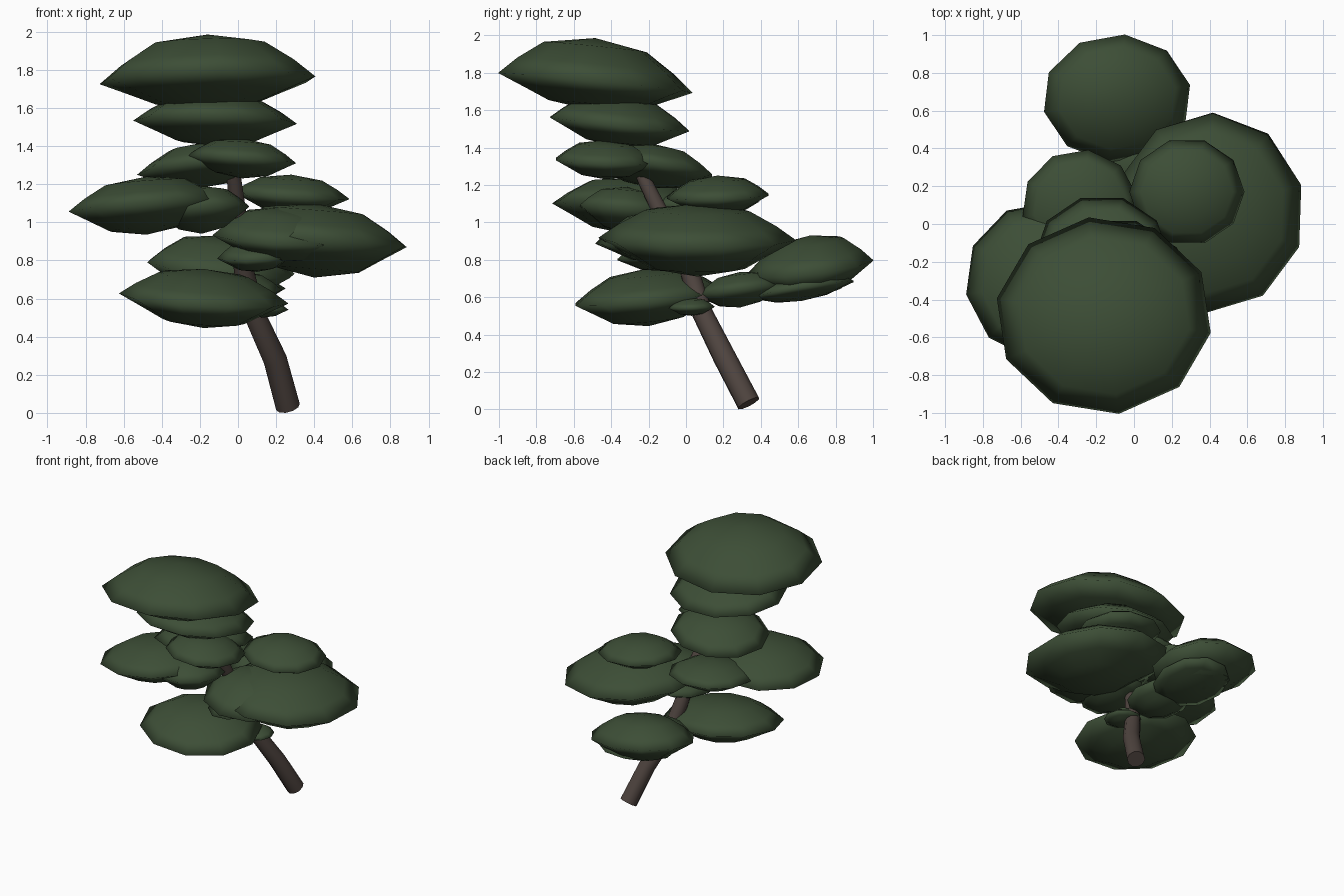
import bpy, bmesh, math
from mathutils import Vector

if "Cube" in bpy.data.objects:
    bpy.data.objects.remove(bpy.data.objects["Cube"])


def material(name, rgb):
    m = bpy.data.materials.new(name)
    m.diffuse_color = (*rgb, 1)
    m.use_nodes = True
    m.node_tree.nodes["Principled BSDF"].inputs["Base Color"].default_value = m.diffuse_color
    return m


GREEN = material("dark_green_foliage", (0.046, 0.076, 0.037))
BROWN = material("dark_brown_bark", (0.078, 0.058, 0.05))


def finish(name, bm, mat):
    bmesh.ops.recalc_face_normals(bm, faces=bm.faces)
    for f in bm.faces:
        f.smooth = True
    me = bpy.data.meshes.new(name)
    bm.to_mesh(me)
    bm.free()
    me.materials.append(mat)
    ob = bpy.data.objects.new(name, me)
    bpy.context.collection.objects.link(ob)
    return ob


def loft(bm, rings):
    """Skin between consecutive rings of equal vertex count."""
    for a, b in zip(rings, rings[1:]):
        n = len(a)
        for i in range(n):
            bm.faces.new((a[i], a[(i + 1) % n], b[(i + 1) % n], b[i]))


# Foliage pad cross-section: (radius fraction, height fraction), top to bottom
PAD = [(0.53, 0.8), (0.8, 0.39), (1.0, 0.0), (0.71, -0.43), (0.48, -0.78)]


def pad(name, c, r, up, down, tilt=(0, 0), phase=0, sides=10):
    """Ten-sided lens with a sharp rim; tilt is the rim slope along x and y."""
    bm = bmesh.new()

    def vert(x, y, z):
        h = z * (up if z > 0 else down)
        return bm.verts.new((c[0] + x * r[0], c[1] + y * r[1],
                             c[2] + h + x * r[0] * tilt[0] + y * r[1] * tilt[1]))
    rings = []
    for rad, z in PAD:
        ang = [math.radians(phase) + math.tau * i / sides for i in range(sides)]
        rings.append([vert(rad * math.cos(a), rad * math.sin(a), z) for a in ang])
    loft(bm, rings)
    for ring, z in ((rings[0], 1), (rings[-1], -1)):
        tip = vert(0, 0, z)
        for i in range(sides):
            bm.faces.new((ring[i], ring[(i + 1) % sides], tip))
    finish(name, bm, GREEN)


# Crown pads
pad("crown_top", (-0.16, -0.485, 1.745), (0.575, 0.525), 0.24, 0.15, (0.02, -0.1), -10)
pad("crown_second", (-0.12, -0.355, 1.525), (0.43, 0.39), 0.155, 0.125, (-0.02, -0.1))
pad("crown_third_front", (0.02, -0.43, 1.33), (0.285, 0.28), 0.11, 0.1, (-0.07, -0.03))
pad("crown_third_back", (-0.17, -0.18, 1.285), (0.36, 0.335), 0.135, 0.1, (0.1, -0.12))

# Middle pads
pad("left_pad", (-0.48, -0.3, 1.085), (0.415, 0.42), 0.155, 0.15, (0.08, -0.05), 10)
pad("left_inner_pad", (-0.19, -0.32, 1.07), (0.25, 0.26), 0.12, 0.13, (0.05, -0.08))
pad("left_back_pad", (-0.285, 0.09, 1.095), (0.31, 0.305), 0.1, 0.11, (0, 0.05), 10)
pad("right_back_pad", (0.28, 0.17, 1.14), (0.305, 0.285), 0.11, 0.1, (-0.06, 0.03), 0)
pad("right_large_pad", (0.4, 0.06, 0.91), (0.505, 0.53), 0.19, 0.2, (-0.08, -0.01), 16)
pad("right_inner_pad", (0.23, -0.12, 0.92), (0.37, 0.37), 0.16, 0.13, (-0.05, 0.1), 10)
pad("trunk_side_pad", (0.1, -0.12, 0.82), (0.21, 0.26), 0.1, 0.08, (0.05, 0.08))

# Lower pads
pad("rear_pad", (-0.09, 0.665, 0.76), (0.395, 0.34), 0.17, 0.17, (-0.1, 0.12), 12)
pad("rear_under_pad", (-0.01, 0.62, 0.64), (0.26, 0.29), 0.09, 0.06, (0.05, 0.16))
pad("rear_inner_pad", (0.01, 0.29, 0.635), (0.22, 0.24), 0.1, 0.09, (0.05, 0.12))
pad("front_low_pad", (-0.18, -0.2, 0.6), (0.445, 0.41), 0.155, 0.155, (-0.06, 0.1))
pad("front_inner_pad", (0.13, 0.03, 0.545), (0.135, 0.13), 0.05, 0.045, (-0.03, 0.03))


# Leaning trunk: a tapered ten-sided tube along a bent path (x, y, z, radius)
PATH = [(0.262, 0.335, 0.032, 0.064), (0.195, 0.205, 0.28, 0.062),
        (0.085, 0.085, 0.52, 0.056), (0.03, 0.015, 0.75, 0.052),
        (0.005, -0.11, 1.0, 0.046), (-0.02, -0.22, 1.22, 0.038),
        (-0.09, -0.34, 1.5, 0.028)]
bm = bmesh.new()
pts = [Vector(p[:3]) for p in PATH]
rings = []
for i, p in enumerate(pts):
    d = (pts[min(i + 1, len(pts) - 1)] - pts[max(i - 1, 0)]).normalized()
    u = d.cross(Vector((0, 1, 0))).normalized()
    v = d.cross(u)
    rings.append([bm.verts.new(p + PATH[i][3] * (u * math.cos(a) + v * math.sin(a)))
                  for a in (math.tau * k / 10 for k in range(10))])
loft(bm, rings)
bm.faces.new(rings[0])
bm.faces.new(rings[-1])
trunk = finish("trunk", bm, BROWN)
bpy.context.view_layer.objects.active = trunk
trunk.select_set(True)
bpy.ops.object.shade_smooth_by_angle(angle=math.radians(50))
